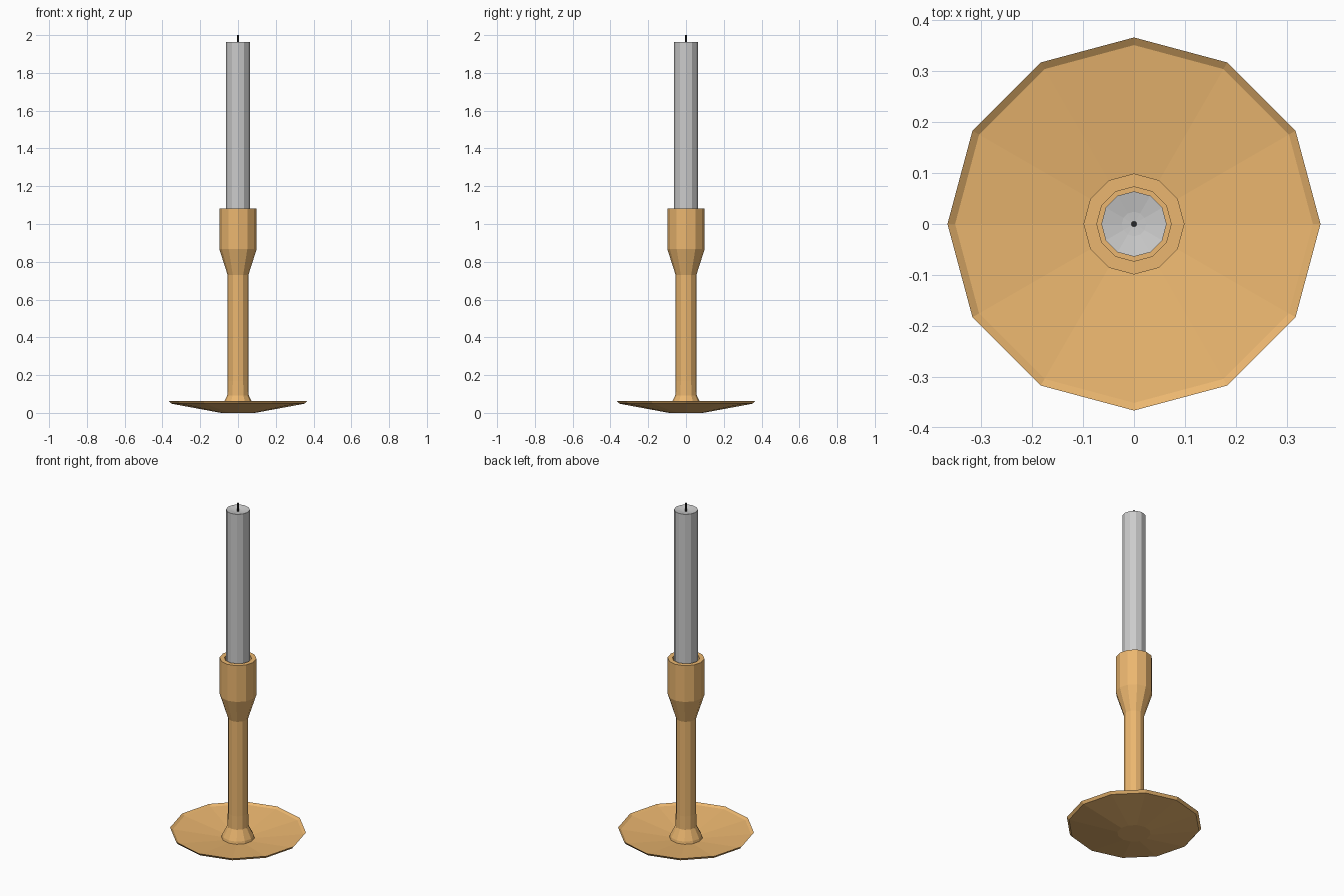
import bpy, bmesh, math

if "Cube" in bpy.data.objects:
    bpy.data.objects.remove(bpy.data.objects["Cube"])

SIDES = 12


def material(name, colour):
    m = bpy.data.materials.new(name)
    m.diffuse_color = colour
    m.use_nodes = True
    m.node_tree.nodes["Principled BSDF"].inputs["Base Color"].default_value = m.diffuse_color
    return m


def lathe(name, profile, mat=None, sides=SIDES):
    """Revolve (radius, z) points, listed bottom axis -> outside -> top axis."""
    bm = bmesh.new()
    rings = []
    for r, z in profile:
        if r == 0:
            rings.append([bm.verts.new((0, 0, z))] * sides)
        else:
            rings.append([bm.verts.new((r * math.cos(math.tau * i / sides),
                                        r * math.sin(math.tau * i / sides), z))
                          for i in range(sides)])
    for a, b in zip(rings, rings[1:]):
        for i in range(sides):
            j = (i + 1) % sides
            corners = list(dict.fromkeys((a[i], a[j], b[j], b[i])))
            bm.faces.new(corners)
    bmesh.ops.recalc_face_normals(bm, faces=bm.faces)
    me = bpy.data.meshes.new(name)
    bm.to_mesh(me)
    bm.free()
    ob = bpy.data.objects.new(name, me)
    bpy.context.collection.objects.link(ob)
    if mat:
        me.materials.append(mat)
    return ob


brass = material("brass", (0.83, 0.47, 0.16, 1))
black = material("wick_black", (0.02, 0.02, 0.02, 1))

# Shallow dish with a steeper thin lip
lathe("dish", [(0, 0), (0.09, 0), (0.354, 0.049), (0.366, 0.064),
               (0.351, 0.054), (0.085, 0.02), (0, 0.02)], brass)

# Flared foot, stem, cone and hollow cup
lathe("stem_and_cup", [(0, 0.015), (0.09, 0.015), (0.086, 0.035), (0.057, 0.092),
                       (0.055, 0.17), (0.055, 0.73), (0.099, 0.868),
                       (0.099, 1.083), (0.073, 1.083), (0.073, 0.88), (0, 0.88)], brass)

# Candle with slightly hollowed top
lathe("candle", [(0, 0.88), (0.064, 0.88), (0.064, 1.963),
                 (0.024, 1.955), (0, 1.953)])

# Wick
lathe("wick", [(0, 1.945), (0.006, 1.945), (0.006, 2.0), (0, 2.0)], black, 8)
